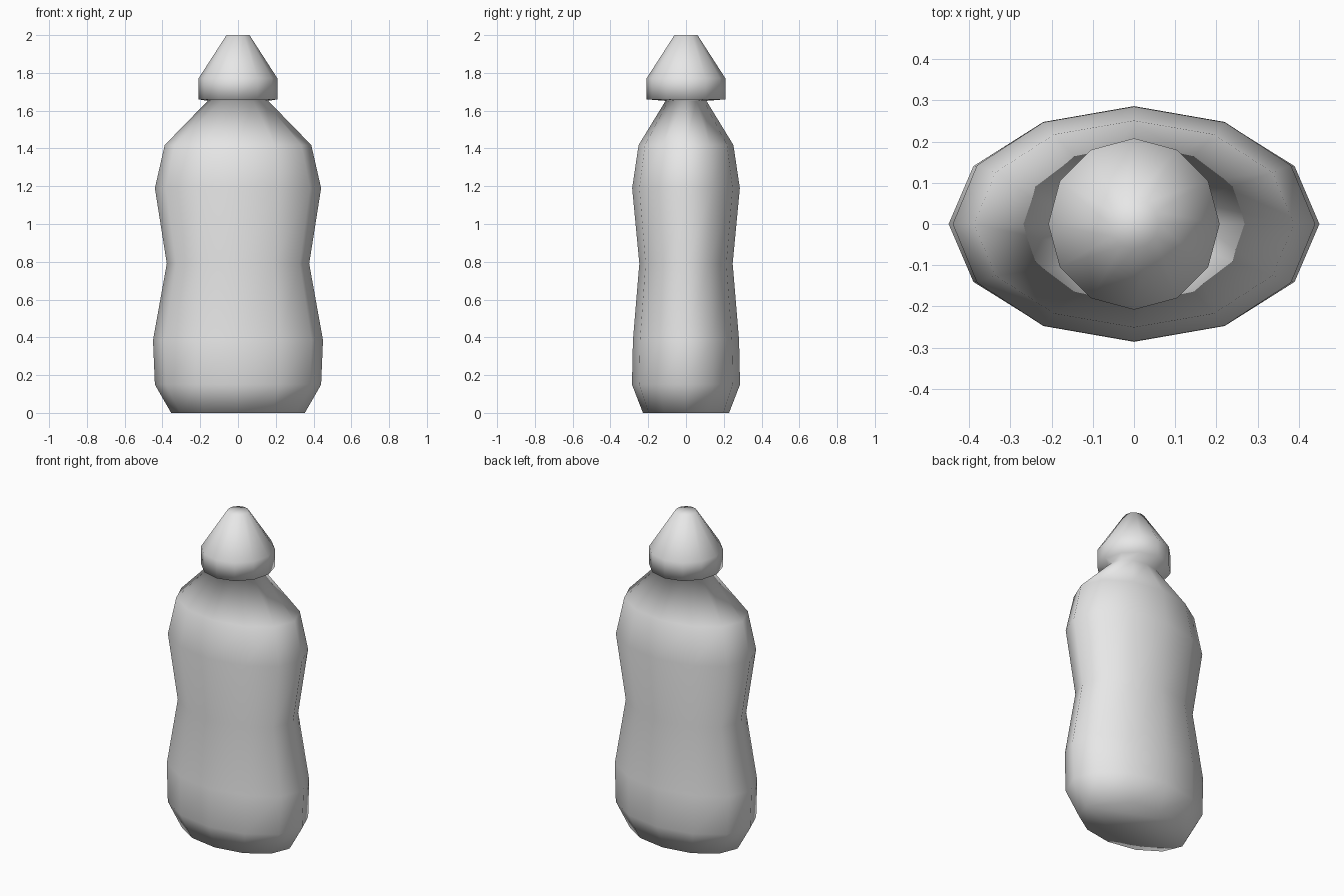
import bpy
import bmesh
from math import cos, sin, tau

SIDES = 12

# Remove the default cube
cube = bpy.data.objects.get("Cube")
if cube:
    bpy.data.objects.remove(cube, do_unlink=True)

# Oval cross-sections from base to nozzle tip: height, half width, half depth
BODY = [
    (0.00, 0.354, 0.228),   # base
    (0.15, 0.440, 0.286),
    (0.385, 0.450, 0.281),  # lower bulge
    (0.79, 0.377, 0.247),   # grip waist
    (1.19, 0.440, 0.285),   # upper bulge
    (1.418, 0.388, 0.251),  # shoulder
    (1.652, 0.160, 0.108),  # neck
]
CAP = [
    (1.66, 0.208, 0.208),   # cap rim
    (1.772, 0.208, 0.208),
    (2.00, 0.061, 0.061),   # tip
]


def add_ring(bm, z, rx, ry):
    angles = [tau * i / SIDES for i in range(SIDES)]
    return [bm.verts.new((rx * cos(a), ry * sin(a), z)) for a in angles]


def make_loft(name, sections, material):
    """Skin a stack of oval rings, close both ends and shade it smooth."""
    bm = bmesh.new()
    rings = [add_ring(bm, *section) for section in sections]
    for low, high in zip(rings, rings[1:]):
        for i in range(SIDES):
            j = (i + 1) % SIDES
            bm.faces.new((low[i], low[j], high[j], high[i]))
    bm.faces.new(rings[0][::-1])
    bm.faces.new(rings[-1])
    for face in bm.faces:
        face.smooth = True
    mesh = bpy.data.meshes.new(name)
    bm.to_mesh(mesh)
    bm.free()
    mesh.materials.append(material)
    obj = bpy.data.objects.new(name, mesh)
    bpy.context.collection.objects.link(obj)
    return obj


# Single plain plastic
plastic = bpy.data.materials.new("light_grey_plastic")
plastic.use_nodes = True
colour = (0.8, 0.8, 0.8, 1.0)
plastic.diffuse_color = colour
plastic.node_tree.nodes["Principled BSDF"].inputs["Base Color"].default_value = colour

# Body and cap are one continuous skin, joined under the cap rim
make_loft("squeeze_bottle", BODY + CAP, plastic)
